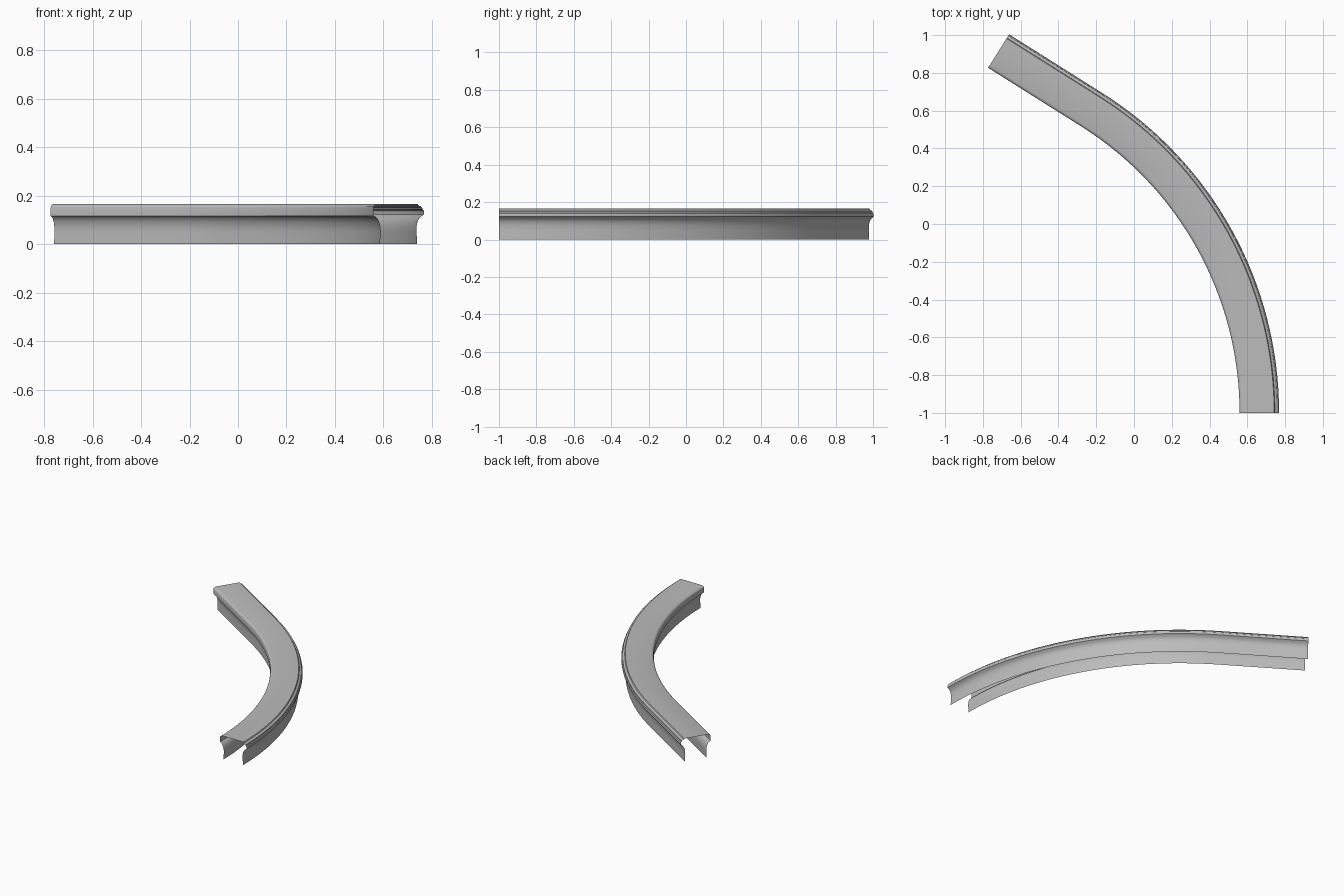
import bpy, bmesh, math
from mathutils import Vector

cube = bpy.data.objects.get("Cube")
if cube:
    bpy.data.objects.remove(cube, do_unlink=True)

RADIUS, TURN, TAIL = 1.895, math.radians(57.8), 0.585
START = Vector((0.663, -1.0))
ARC_STEPS, TAIL_STEPS = 32, 4

# Cross-section: sideways offset (outside of the bend is positive), height
profile = [
    # inner wall, cove and rim
    (-0.077, 0), (-0.077, 0.012), (-0.074, 0.05), (-0.075, 0.07),
    (-0.08, 0.09), (-0.088, 0.106), (-0.098, 0.114), (-0.104, 0.117),
    (-0.104, 0.15), (-0.102, 0.157), (-0.096, 0.162), (-0.088, 0.165),
    # flat top, stepped outer rim
    (0.079, 0.165), (0.083, 0.158), (0.09, 0.156), (0.097, 0.15),
    (0.098, 0.143), (0.103, 0.139), (0.105, 0.131), (0.103, 0.122),
    # outer cove and wall
    (0.097, 0.117), (0.086, 0.108), (0.078, 0.095), (0.074, 0.075),
    (0.073, 0.05), (0.076, 0.012), (0.076, 0),
]


def station(angle, along=0.0):
    """Point on the path and its outward direction."""
    out = Vector((math.cos(angle), math.sin(angle)))
    centre = START - Vector((RADIUS, 0))
    ahead = Vector((-out.y, out.x))
    return centre + out * RADIUS + ahead * along, out


# Path: an arc followed by a straight run
path = [station(TURN * i / ARC_STEPS) for i in range(ARC_STEPS + 1)]
path += [station(TURN, TAIL * i / TAIL_STEPS) for i in range(1, TAIL_STEPS + 1)]

# Sweep the open channel along the path
bm = bmesh.new()
rows = []
for point, out in path:
    rows.append([bm.verts.new((*(point + out * side), height))
                 for side, height in profile])
for a, b in zip(rows, rows[1:]):
    for i in range(len(profile) - 1):
        bm.faces.new((a[i], a[i + 1], b[i + 1], b[i]))
mesh = bpy.data.meshes.new("curved_channel")
bm.to_mesh(mesh)
bm.free()

channel = bpy.data.objects.new("curved_channel", mesh)
bpy.context.collection.objects.link(channel)

# Plain grey finish
grey = bpy.data.materials.new("plain_grey")
grey.use_nodes = True
colour = (0.5, 0.5, 0.5, 1)
grey.diffuse_color = colour
grey.node_tree.nodes["Principled BSDF"].inputs["Base Color"].default_value = colour
mesh.materials.append(grey)

bpy.ops.object.select_all(action="DESELECT")
channel.select_set(True)
bpy.context.view_layer.objects.active = channel
bpy.ops.object.shade_smooth_by_angle(angle=math.radians(35))
